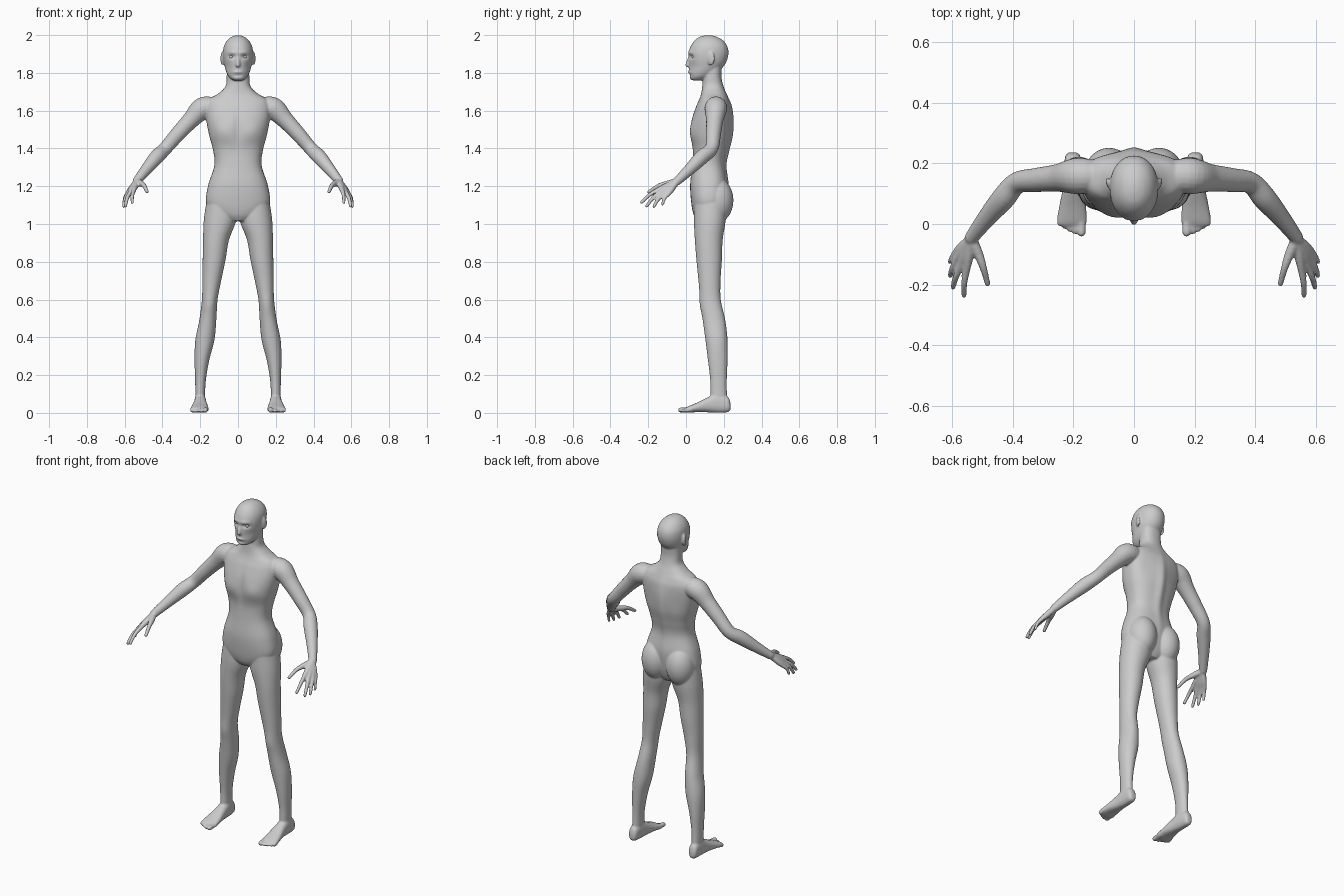
import bpy, bmesh, math
from mathutils import Vector, Matrix

bm = bmesh.new()


def spline(rows, steps=6):
    """Catmull-Rom interpolation of rows of numbers."""
    out = []
    for i in range(len(rows) - 1):
        p0, p1 = rows[max(i - 1, 0)], rows[i]
        p2, p3 = rows[i + 1], rows[min(i + 2, len(rows) - 1)]
        for k in range(steps):
            t = k / steps
            out.append([0.5 * (2 * b + (c - a) * t + (2 * a - 5 * b + 4 * c - d) * t * t
                               + (3 * b - a - 3 * c + d) * t ** 3)
                        for a, b, c, d in zip(p0, p1, p2, p3)])
    return out + [list(rows[-1])]


def skin(rings):
    """Closed surface through rings of points."""
    vs = [[bm.verts.new(p) for p in r] for r in rings]
    n = len(vs[0])
    for a, b in zip(vs, vs[1:]):
        for i in range(n):
            bm.faces.new((a[i], a[(i + 1) % n], b[(i + 1) % n], b[i]))
    bm.faces.new(vs[0])
    bm.faces.new(vs[-1])


def loft(rows, axis='z', side=1, power=2.3, n=48):
    """Rows are (level, x_min, x_max, b_min, b_max) rounded sections."""
    rings = []
    for t, a0, a1, b0, b1 in spline(rows):
        ring = []
        for i in range(n):
            c, s = math.cos(2 * math.pi * i / n), math.sin(2 * math.pi * i / n)
            x = (a0 + a1) / 2 + (a1 - a0) / 2 * math.copysign(abs(c) ** (2 / power), c)
            b = (b0 + b1) / 2 + (b1 - b0) / 2 * math.copysign(abs(s) ** (2 / power), s)
            ring.append((side * x, b, t) if axis == 'z' else (side * x, t, b))
        rings.append(ring)
    skin(rings)


def tube(rows, side=1, n=20):
    """Round-ended tube through (x, y, z, radius)."""
    pts = [(Vector((side * r[0], r[1], r[2])), r[3]) for r in spline(rows)]
    d0 = (pts[1][0] - pts[0][0]).normalized()
    d1 = (pts[-1][0] - pts[-2][0]).normalized()
    angles = [math.radians(a) for a in (85, 65, 45, 22)]
    (p0, r0), (p1, r1) = pts[0], pts[-1]
    pts = ([(p0 - d0 * r0 * math.sin(a), r0 * math.cos(a)) for a in angles] + pts
           + [(p1 + d1 * r1 * math.sin(a), r1 * math.cos(a)) for a in reversed(angles)])
    rings = []
    for i, (p, r) in enumerate(pts):
        d = pts[min(i + 1, len(pts) - 1)][0] - pts[max(i - 1, 0)][0]
        u = d.cross(Vector((0.3, 0.2, 1)) if abs(d.normalized().z) < 0.9 else Vector((0, 1, 0))).normalized()
        v = d.cross(u).normalized()
        rings.append([p + r * (math.cos(2 * math.pi * k / n) * u + math.sin(2 * math.pi * k / n) * v)
                      for k in range(n)])
    skin(rings)


def blob(center, radii, turn=0):
    m = Matrix.Translation(center) @ Matrix.Rotation(turn, 4, 'Z') @ Matrix.Diagonal((*radii, 1))
    bmesh.ops.create_uvsphere(bm, u_segments=32, v_segments=20, radius=1, matrix=m)


# torso and neck: level, half width, front, back
torso = [(1.015, .05, .06, .18), (1.05, .12, .04, .20), (1.11, .168, .028, .215), (1.205, .158, .022, .222),
         (1.31, .125, .032, .206), (1.39, .132, .035, .218), (1.47, .153, .025, .238), (1.55, .168, .030, .246),
         (1.62, .172, .052, .240), (1.66, .155, .070, .226), (1.69, .105, .080, .213), (1.73, .066, .086, .197),
         (1.78, .060, .090, .187), (1.84, .060, .090, .190)]
loft([(z, -w, w, f, b) for z, w, f, b in torso], power=2.4)

# head
head = [(1.760, .022, .036, .090), (1.768, .038, .022, .115), (1.785, .053, .018, .145), (1.81, .064, .016, .175),
        (1.84, .072, .015, .203), (1.87, .078, .014, .218), (1.905, .080, .013, .225), (1.94, .075, .024, .219),
        (1.97, .059, .044, .198), (1.990, .036, .070, .165), (1.999, .012, .102, .133)]
loft([(z, -w, w, f, b) for z, w, f, b in head], power=2.1)
# nose
tube([(0, .022, 1.885, .009), (0, .012, 1.86, .010), (0, .008, 1.842, .012)])

leg = [(1.13, .010, .165, .045, .215), (1.02, .010, .181, .042, .210), (.915, .048, .185, .047, .194),
       (.81, .066, .187, .055, .190), (.70, .089, .189, .066, .183), (.60, .108, .191, .075, .184),
       (.49, .115, .205, .089, .208), (.385, .125, .226, .103, .220), (.28, .152, .230, .116, .220),
       (.175, .170, .227, .128, .216), (.10, .174, .226, .130, .217), (.05, .174, .226, .130, .222)]
foot = [(.236, .190, .214, .018, .048), (.222, .176, .227, .004, .085), (.17, .170, .230, .001, .105),
        (.12, .166, .234, .003, .085), (.06, .158, .246, .004, .055), (.01, .155, .254, .001, .034),
        (-.006, .160, .250, .004, .025)]
toes = [(.173, -.028, .014), (.195, -.025, .0095), (.213, -.017, .009), (.229, -.008, .009), (.244, .003, .0085)]
arm = [(.11, .158, 1.615, .050), (.185, .158, 1.612, .060), (.25, .152, 1.55, .046), (.32, .145, 1.475, .040),
       (.385, .135, 1.400, .036), (.43, .085, 1.355, .039), (.485, .020, 1.290, .031), (.535, -.045, 1.228, .023)]
# fingers: knuckle, tip, radius
fingers = [((.550, -.145, 1.182), (.560, -.236, 1.114), .0105),
           ((.570, -.136, 1.168), (.596, -.208, 1.095), .0105),
           ((.583, -.116, 1.160), (.605, -.170, 1.093), .0105),
           ((.586, -.092, 1.160), (.606, -.125, 1.104), .0095)]

for s in (1, -1):
    loft(leg, side=s, power=2.1)
    blob((s * .082, .165, 1.125), (.082, .086, .118))
    loft(foot, 'y', s, 2.4)
    for x, y, r in toes:
        tube([(x, .03, .018, r), (x, y + .02, .016, r), (x, y, r + .001, r)], s)
    tube(arm, s)
    for knuckle, tip, r in fingers:
        k, t = Vector(knuckle), Vector(tip)
        root = Vector((.535, -.048, 1.226)).lerp(k, .08)
        mid = k.lerp(t, .5) + Vector((.004, -.004, .005))
        tube([(*root, .017), (*root.lerp(k, .6), .016), (*k, r + .002), (*mid, r), (*t, r - .0015)], s)
    # thumb
    tube([(.532, -.055, 1.224, .018), (.512, -.100, 1.213, .016), (.496, -.145, 1.202, .012),
          (.482, -.197, 1.170, .0095)], s)
    # ears
    blob((s * .082, .132, 1.876), (.009, .021, .036), s * -.35)

bmesh.ops.recalc_face_normals(bm, faces=bm.faces)
raw = bpy.data.meshes.new("body_parts")
bm.to_mesh(raw)
bm.free()
body = bpy.data.objects.new("body", raw)
bpy.context.collection.objects.link(body)

# fuse the parts into one soft skin
rm = body.modifiers.new("fuse", 'REMESH')
rm.mode = 'VOXEL'
rm.voxel_size = .005
sm = body.modifiers.new("soften", 'SMOOTH')
sm.factor = .5
sm.iterations = 5
dg = bpy.context.evaluated_depsgraph_get()
mesh = bpy.data.meshes.new_from_object(body.evaluated_get(dg))
body.modifiers.clear()
body.data = mesh

# anatomy: (x, y, z), (spread x, y, z), push along y
dents = [((.034, .02, 1.886), (.014, .03, .008), .012),    # eye sockets
         ((.030, .02, 1.908), (.020, .03, .007), -.004),   # brows
         ((0, .01, 1.803), (.018, .03, .005), -.008),      # lips
         ((0, .01, 1.798), (.016, .03, .0025), .004),      # mouth line
         ((0, .01, 1.786), (.020, .03, .005), .005),       # chin fold
         ((.055, .04, 1.83), (.020, .03, .022), .006),     # cheeks
         ((.080, .03, 1.49), (.040, .04, .035), -.009),    # chest
         ((0, .03, 1.50), (.015, .04, .070), .006),        # breastbone
         ((0, .22, 1.42), (.020, .05, .140), .012),        # spine
         ((.090, .23, 1.54), (.040, .04, .060), -.008),    # shoulder blades
         ((.150, .08, .57), (.025, .03, .035), -.005)]     # knees
for v in mesh.vertices:
    p = v.co.copy()
    for c, w, push in dents:
        e = ((abs(p.x) - c[0]) / w[0]) ** 2 + ((p.y - c[1]) / w[1]) ** 2 + ((p.z - c[2]) / w[2]) ** 2
        if e < 12:
            v.co.y += push * math.exp(-e / 2)
mesh.polygons.foreach_set("use_smooth", [True] * len(mesh.polygons))

# eyes
for s, name in ((1, "eye_left"), (-1, "eye_right")):
    bpy.ops.mesh.primitive_uv_sphere_add(segments=24, ring_count=14, radius=.0125, location=(s * .034, .042, 1.885))
    bpy.context.object.name = name
    bpy.ops.object.shade_smooth()
